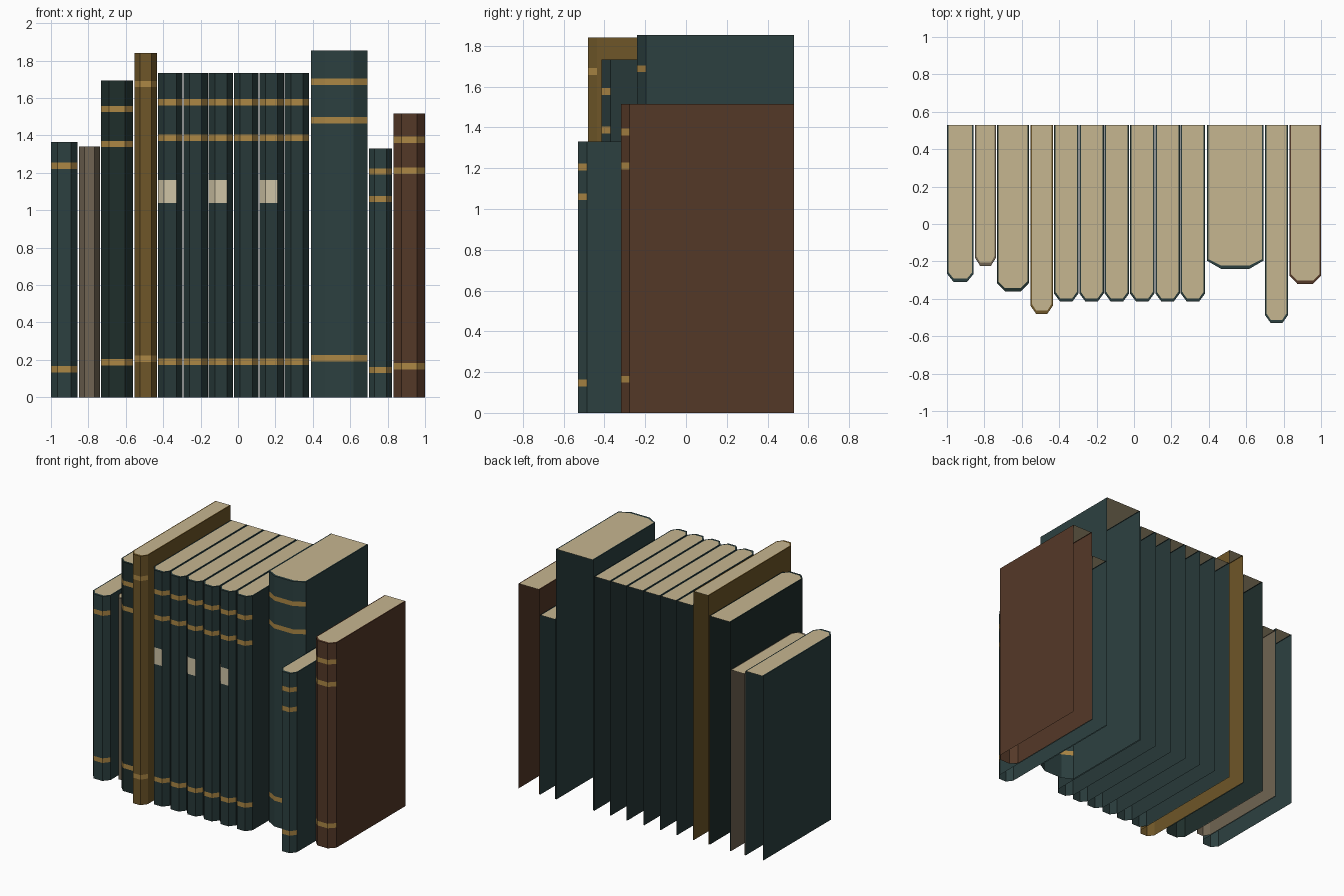
import bpy
import bmesh

if "Cube" in bpy.data.objects:
    bpy.data.objects.remove(bpy.data.objects["Cube"], do_unlink=True)

BACK = 0.53      # shared rear plane
CREASE = 0.044   # depth of the bevelled spine
BAND = 0.034     # height of a gilt band


def make_material(name, hex_colour):
    """Material from an sRGB hex colour."""
    channels = [int(hex_colour[i:i + 2], 16) / 255 for i in (0, 2, 4)]
    linear = [((c + 0.055) / 1.055) ** 2.4 if c > 0.04 else c / 12.92 for c in channels]
    mat = bpy.data.materials.new(name)
    mat.use_nodes = True
    mat.diffuse_color = (*linear, 1)
    shader = mat.node_tree.nodes["Principled BSDF"]
    shader.inputs["Base Color"].default_value = (*linear, 1)
    shader.inputs["Roughness"].default_value = 0.8
    return mat


teal = make_material("teal_cloth", "2C4040")
deep_teal = make_material("deep_teal_cloth", "273939")
dark_green = make_material("dark_green_cloth", "1F2E2B")
brown = make_material("brown_leather", "543827")
ochre = make_material("ochre_cloth", "6E5628")
taupe = make_material("taupe_cloth", "706452")
pages = make_material("page_tops", "C6B690")
gilt = make_material("gilt_bands", "AC8745")
paper = make_material("paper_label", "CFC4A6")


def make_book(name, x0, x1, front, height, cover, bands=(), label=None):
    """Thin cover shell, open at back and bottom, with bands set into the spine."""
    quarter = (x1 - x0) / 4
    crease = front + CREASE
    outline = [(x0, BACK), (x0, crease), (x0 + quarter, front),
               (x1 - quarter, front), (x1, crease), (x1, BACK)]
    band_spans = [(z - BAND / 2, z + BAND / 2) for z in bands]
    levels = {0, height}
    for span in band_spans + ([label] if label else []):
        levels.update(span)
    levels = sorted(levels)

    bm = bmesh.new()
    rings = [[bm.verts.new((x, y, z)) for x, y in outline] for z in levels]

    # Covers and three-sided spine
    for low, high, z0, z1 in zip(rings, rings[1:], levels, levels[1:]):
        middle = (z0 + z1) / 2
        on_band = any(a < middle < b for a, b in band_spans)
        on_label = label is not None and label[0] < middle < label[1]
        for i in range(5):
            face = bm.faces.new((low[i], low[i + 1], high[i + 1], high[i]))
            if on_band and i in (1, 2, 3):
                face.material_index = 2
            elif on_label and i in (1, 2):
                face.material_index = 3

    # Page block top, framed by a narrow cover rim
    rim, lip = 0.008, 0.018
    inner = [(x0 + rim, BACK), (x0 + rim, crease + rim), (x0 + quarter, front + lip),
             (x1 - quarter, front + lip), (x1 - rim, crease + rim), (x1 - rim, BACK)]
    inset = [bm.verts.new((x, y, height)) for x, y in inner]
    bm.faces.new(inset).material_index = 1
    top = rings[-1]
    for i in range(5):
        bm.faces.new((top[i], top[i + 1], inset[i + 1], inset[i]))

    mesh = bpy.data.meshes.new(name)
    bm.to_mesh(mesh)
    bm.free()
    for mat in (cover, pages, gilt, paper):
        mesh.materials.append(mat)
    book = bpy.data.objects.new(name, mesh)
    bpy.context.collection.objects.link(book)
    return book


# Books at the left end of the row
make_book("short_teal_book", -1.0, -0.857, -0.31, 1.365, teal, (0.15, 1.238))
make_book("small_taupe_book", -0.85, -0.738, -0.225, 1.342, taupe)
make_book("dark_green_book", -0.733, -0.562, -0.36, 1.694, dark_green, (0.187, 1.354, 1.541))
make_book("tall_ochre_book", -0.554, -0.433, -0.48, 1.842, ochre, (0.206, 1.675))

# Matching set of six, every other one labelled
for n in range(6):
    left = -0.428 + n * 0.1355
    make_book(f"set_volume_{n + 1}", left, left + 0.131, -0.415, 1.734, deep_teal,
              (0.19, 1.388, 1.577), (1.04, 1.163) if n % 2 == 0 else None)

# Books at the right end of the row
make_book("thick_teal_book", 0.39, 0.692, -0.24, 1.853, teal, (0.208, 1.482, 1.688))
make_book("narrow_teal_book", 0.7, 0.824, -0.53, 1.33, teal, (0.146, 1.06, 1.207))
make_book("brown_book", 0.831, 1.0, -0.32, 1.516, brown, (0.165, 1.211, 1.377))
